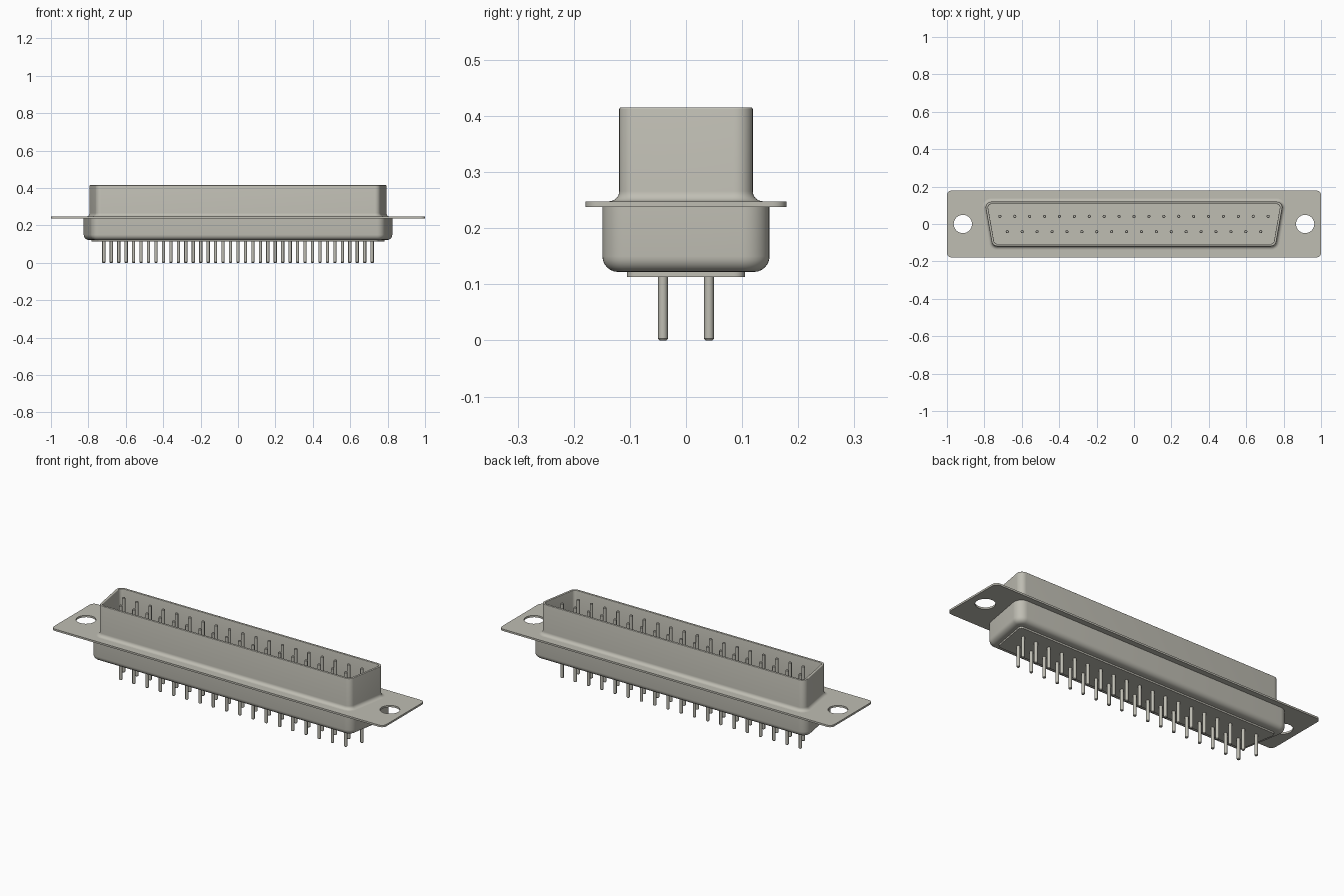
import bpy, bmesh, math

cube = bpy.data.objects.get("Cube")
if cube:
    bpy.data.objects.remove(cube, do_unlink=True)

COLOUR = (0.52, 0.51, 0.45, 1.0)
metal = bpy.data.materials.new("warm grey metal")
metal.use_nodes = True
metal.diffuse_color = COLOUR
metal.node_tree.nodes["Principled BSDF"].inputs["Base Color"].default_value = COLOUR

SLANT = math.radians(10)      # end walls lean in towards the front
PITCH = 0.0797                # pin spacing along a row


def finish(obj):
    """Give the part its material and smooth shading with sharp edges."""
    obj.data.materials.clear()
    obj.data.materials.append(metal)
    bpy.ops.object.select_all(action='DESELECT')
    obj.select_set(True)
    bpy.context.view_layer.objects.active = obj
    bpy.ops.object.shade_smooth_by_angle(angle=math.radians(32))


def add_mesh(name, bm):
    bmesh.ops.recalc_face_normals(bm, faces=bm.faces)
    mesh = bpy.data.meshes.new(name)
    bm.to_mesh(mesh)
    bm.free()
    obj = bpy.data.objects.new(name, mesh)
    bpy.context.collection.objects.link(obj)
    finish(obj)
    return obj


def d_outline(half_x, half_y, radius, offset, seg=8):
    """Rounded D-shaped trapezoid, wider at the back, grown by offset."""
    cy = half_y - radius
    top = half_x - radius
    bottom = top - 2 * cy * math.tan(SLANT)
    r = radius + offset
    right = []
    for cx, y, a0, a1 in ((top, cy, math.pi / 2, -SLANT),
                          (bottom, -cy, -SLANT, -math.pi / 2)):
        for i in range(seg + 1):
            a = a0 + (a1 - a0) * i / seg
            right.append((cx + r * math.cos(a), y + r * math.sin(a)))
    return right + [(-x, y) for x, y in reversed(right)]


def d_loft(name, half_x, half_y, radius, profile):
    """Skin the D outline through (z, offset) steps and cap both ends."""
    bm = bmesh.new()
    rings = [[bm.verts.new((x, y, z)) for x, y in d_outline(half_x, half_y, radius, off)]
             for z, off in profile]
    for a, b in zip(rings, rings[1:]):
        for i in range(len(a)):
            j = (i + 1) % len(a)
            bm.faces.new((a[i], a[j], b[j], b[i]))
    bm.faces.new(rings[0])
    bm.faces.new(rings[-1])
    return add_mesh(name, bm)


def arc(z, off, r, a0, a1, seg=6):
    return [(z + r * math.sin(math.radians(a0 + (a1 - a0) * i / seg)),
             off + r * math.cos(math.radians(a0 + (a1 - a0) * i / seg)))
            for i in range(seg + 1)]


# Open shell: flared foot, wall, thin rounded rim, inner wall and floor
shell_profile = ([(0.244, 0.018)] + arc(0.266, 0.018, 0.018, 270, 180)
                 + arc(0.412, -0.003, 0.003, 0, 90, 3)
                 + arc(0.412, -0.010, 0.003, 90, 180, 3)
                 + [(0.25, -0.013)])
d_loft("shell", 0.793, 0.119, 0.03, shell_profile)

# Rear housing with rounded lower edge
d_loft("rear_housing", 0.825, 0.149, 0.045,
       arc(0.150, -0.028, 0.028, -90, 0) + [(0.240, 0.0)])

# Insulator plate under the housing
d_loft("insulator", 0.783, 0.105, 0.018, [(0.113, 0.0), (0.130, 0.0)])


# Mounting flange: filled outline with two screw holes
def add_loop(curve, points):
    spline = curve.splines.new('POLY')
    spline.points.add(len(points) - 1)
    for p, (x, y) in zip(spline.points, points):
        p.co = (x, y, 0, 1)
    spline.use_cyclic_u = True


flange_curve = bpy.data.curves.new("flange", 'CURVE')
flange_curve.dimensions = '2D'
flange_curve.fill_mode = 'BOTH'
flange_curve.extrude = 0.005
R = 0.025
outline = []
for q, (sx, sy) in enumerate(((1, 1), (-1, 1), (-1, -1), (1, -1))):
    for i in range(7):
        a = math.pi / 2 * (q + i / 6)
        outline.append((sx * (1 - R) + R * math.cos(a), sy * (0.179 - R) + R * math.sin(a)))
add_loop(flange_curve, outline)
for side in (-1, 1):
    add_loop(flange_curve, [(side * 0.915 + 0.049 * math.cos(math.tau * i / 32),
                             0.049 * math.sin(math.tau * i / 32)) for i in range(32)])
flange = bpy.data.objects.new("flange", flange_curve)
bpy.context.collection.objects.link(flange)
flange.location.z = 0.243
bpy.ops.object.select_all(action='DESELECT')
flange.select_set(True)
bpy.context.view_layer.objects.active = flange
bpy.ops.object.convert(target='MESH')
finish(bpy.context.view_layer.objects.active)


# Contact pins with softened tips, in two staggered rows
def pin_row(name, count, y):
    bm = bmesh.new()
    seg = 12
    steps = ((0.0, 0.006), (0.003, 0.0085), (0.403, 0.0085), (0.406, 0.006))
    for n in range(count):
        cx = (n - (count - 1) / 2) * PITCH
        rings = [[bm.verts.new((cx + r * math.cos(math.tau * i / seg),
                                y + r * math.sin(math.tau * i / seg), z))
                  for i in range(seg)] for z, r in steps]
        for a, b in zip(rings, rings[1:]):
            for i in range(seg):
                j = (i + 1) % seg
                bm.faces.new((a[i], a[j], b[j], b[i]))
        bm.faces.new(rings[0])
        bm.faces.new(rings[-1])
    add_mesh(name, bm)


pin_row("back_pins", 19, 0.041)
pin_row("front_pins", 18, -0.041)
